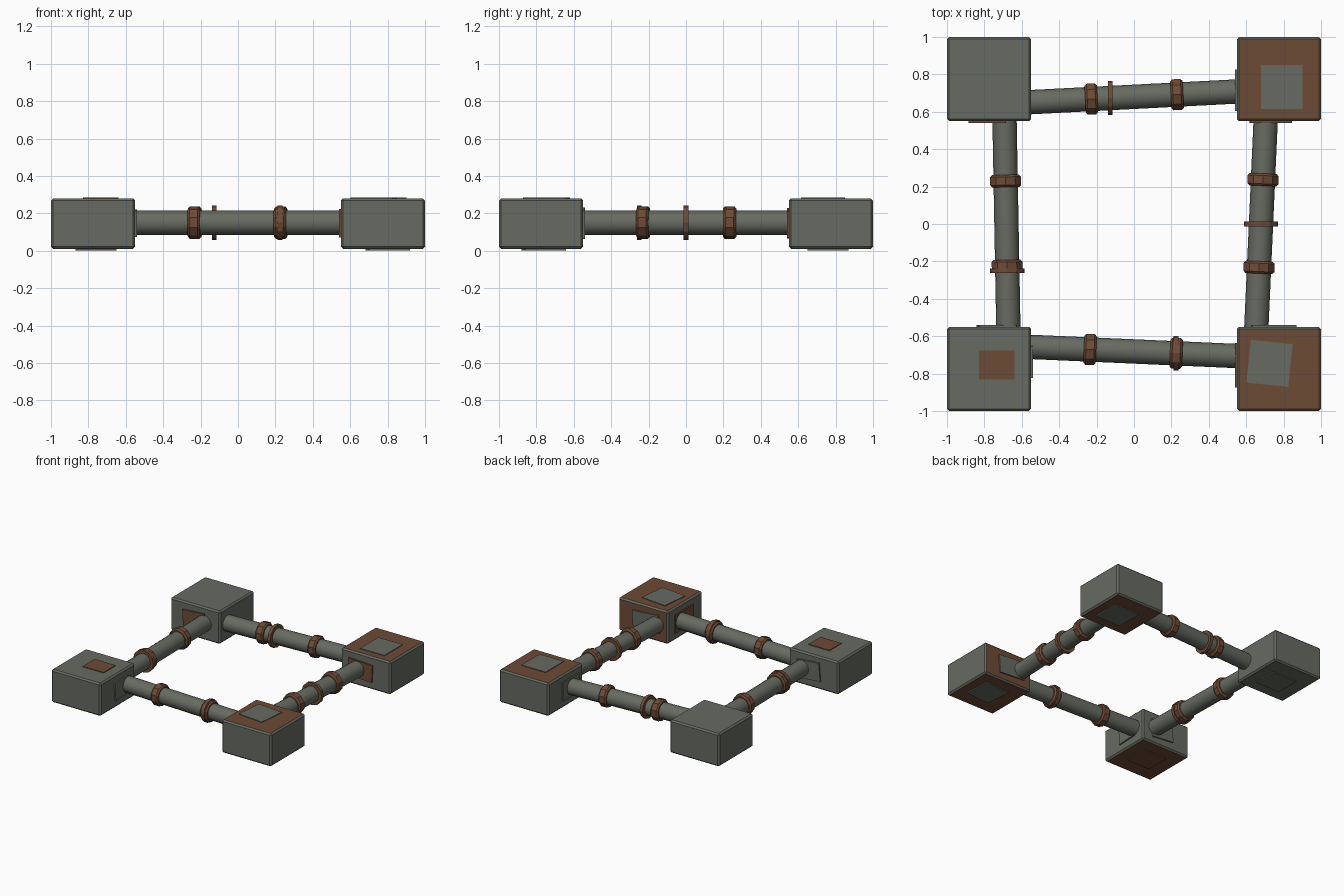
import bpy, bmesh, math
from mathutils import Vector

if "Cube" in bpy.data.objects:
    bpy.data.objects.remove(bpy.data.objects["Cube"])


def material(name, rgb):
    m = bpy.data.materials.new(name)
    m.diffuse_color = (*rgb, 1)
    m.use_nodes = True
    m.node_tree.nodes["Principled BSDF"].inputs["Base Color"].default_value = m.diffuse_color
    return m


GREY = material("weathered grey", (0.135, 0.147, 0.119))
RUST = material("rust brown", (0.155, 0.070, 0.036))


def finish(bm, name, mats):
    me = bpy.data.meshes.new(name)
    bm.to_mesh(me)
    bm.free()
    for m in mats:
        me.materials.append(m)
    ob = bpy.data.objects.new(name, me)
    bpy.context.collection.objects.link(ob)
    return ob


def box(name, centre, size, mat, angle=0, axis=2, bevel=0.0, rust_faces=()):
    """Box with optional bevel; faces pointing along rust_faces turn rust."""
    bm = bmesh.new()
    bmesh.ops.create_cube(bm, size=1)
    bmesh.ops.scale(bm, vec=size, verts=bm.verts)
    if bevel:
        bmesh.ops.bevel(bm, geom=bm.edges[:], offset=bevel, segments=1, affect='EDGES')
    bm.normal_update()
    for f in bm.faces:
        f.material_index = int(any(f.normal.dot(Vector(d)) > 0.9 for d in rust_faces))
    ob = finish(bm, name, [mat, RUST])
    ob.location = centre
    ob.rotation_euler[axis] = math.radians(angle)
    return ob


def cylinder(name, a, b, radius, mat, sides, bevel=0.0, smooth=False):
    """Cylinder from point a to point b."""
    a, b = Vector(a), Vector(b)
    bm = bmesh.new()
    bmesh.ops.create_cone(bm, cap_ends=True, segments=sides, radius1=radius,
                          radius2=radius, depth=(b - a).length)
    if bevel:
        rims = [e for e in bm.edges if abs(e.verts[0].co.z - e.verts[1].co.z) < 1e-4]
        bmesh.ops.bevel(bm, geom=rims, offset=bevel, segments=1, affect='EDGES')
    if smooth:
        for f in bm.faces:
            f.smooth = len(f.verts) == 4
    ob = finish(bm, name, [mat])
    ob.location = (a + b) / 2
    ob.rotation_mode = 'QUATERNION'
    ob.rotation_quaternion = (b - a).to_track_quat('Z', 'Y')
    return ob


# corner blocks, some faces rusted
UP, DOWN, BACK = (0, 0, 1), (0, 0, -1), (0, 1, 0)
blocks = {"front_left": (-1, -1, [DOWN]), "front_right": (1, -1, [UP, DOWN, BACK]),
          "back_left": (-1, 1, []), "back_right": (1, 1, [UP, DOWN])}
for n, (sx, sy, rust) in blocks.items():
    box(n + "_block", (sx * 0.775, sy * 0.775, 0.145), (0.45, 0.45, 0.27), GREY,
        bevel=0.012, rust_faces=rust)

# patches on tops and undersides: x, y, width, depth, angle
T = 0.009
for n, x, y, w, d, a, m in [("front_left", -0.735, -0.753, 0.19, 0.155, 0, RUST),
                            ("front_right", 0.725, -0.745, 0.225, 0.23, -6, GREY),
                            ("back_right", 0.79, 0.733, 0.22, 0.235, 0, GREY)]:
    box(n + "_top_patch", (x, y, 0.281), (w, d, T), m, a)
for n, x, y, w, d, a, m in [("front_left", -0.76, -0.76, 0.22, 0.2, 0, RUST),
                            ("front_right", 0.80, -0.76, 0.22, 0.22, 5, GREY),
                            ("back_left", -0.76, 0.76, 0.22, 0.2, 0, GREY),
                            ("back_right", 0.80, 0.76, 0.23, 0.22, 0, GREY)]:
    box(n + "_bottom_patch", (x, y, 0.0045), (w, d, T), m, a)

# patches on the inner side faces: direction, position along face, width, height
for n, ax, along, w, h, a, m in [
        ("front_left", 0, -0.735, 0.17, 0.14, 3, GREY), ("front_left", 1, -0.735, 0.2, 0.15, 5, GREY),
        ("front_right", 0, -0.755, 0.24, 0.15, 0, RUST), ("front_right", 1, 0.745, 0.24, 0.15, 4, GREY),
        ("back_left", 1, -0.78, 0.2, 0.15, -4, RUST),
        ("back_right", 0, 0.715, 0.22, 0.15, 0, GREY), ("back_right", 1, 0.73, 0.22, 0.14, 3, RUST)]:
    sx, sy, _ = blocks[n]
    if ax == 0:
        box(n + "_inner_x_patch", (sx * 0.548, along, 0.147), (T * 2, w, h), m, a, 0)
    else:
        box(n + "_inner_y_patch", (along, sy * 0.548, 0.147), (w, T * 2, h), m, a, 1)

# slightly crooked pipes with two collars and one thin flange each
Z = 0.15
pipes = [("back", (-0.6, 0.649, Z), (0.6, 0.711, Z), (-0.228, 0.23), -0.127),
         ("front", (-0.6, -0.655, Z), (0.6, -0.708, Z), (-0.235, 0.226), 0.224),
         ("left", (-0.671, -0.6, Z), (-0.693, 0.6, Z), (-0.225, 0.23), -0.25),
         ("right", (0.652, -0.6, Z), (0.706, 0.6, Z), (-0.232, 0.237), 0.0)]
for n, a, b, collars, flange in pipes:
    a, b = Vector(a), Vector(b)
    cylinder(n + "_pipe", a, b, 0.065, GREY, 16, smooth=True)
    d = (b - a).normalized()
    for i, c in enumerate(collars):
        p = a.lerp(b, (c + 0.6) / 1.2)
        cylinder(f"{n}_collar_{i + 1}", p - d * 0.033, p + d * 0.033, 0.087, RUST, 10, bevel=0.011)
    p = a.lerp(b, (flange + 0.6) / 1.2)
    e = Vector((1, 0, 0)) if n in ("back", "front") else Vector((0, 1, 0))
    cylinder(n + "_flange", p - e * 0.013, p + e * 0.013, 0.092, RUST, 12)
